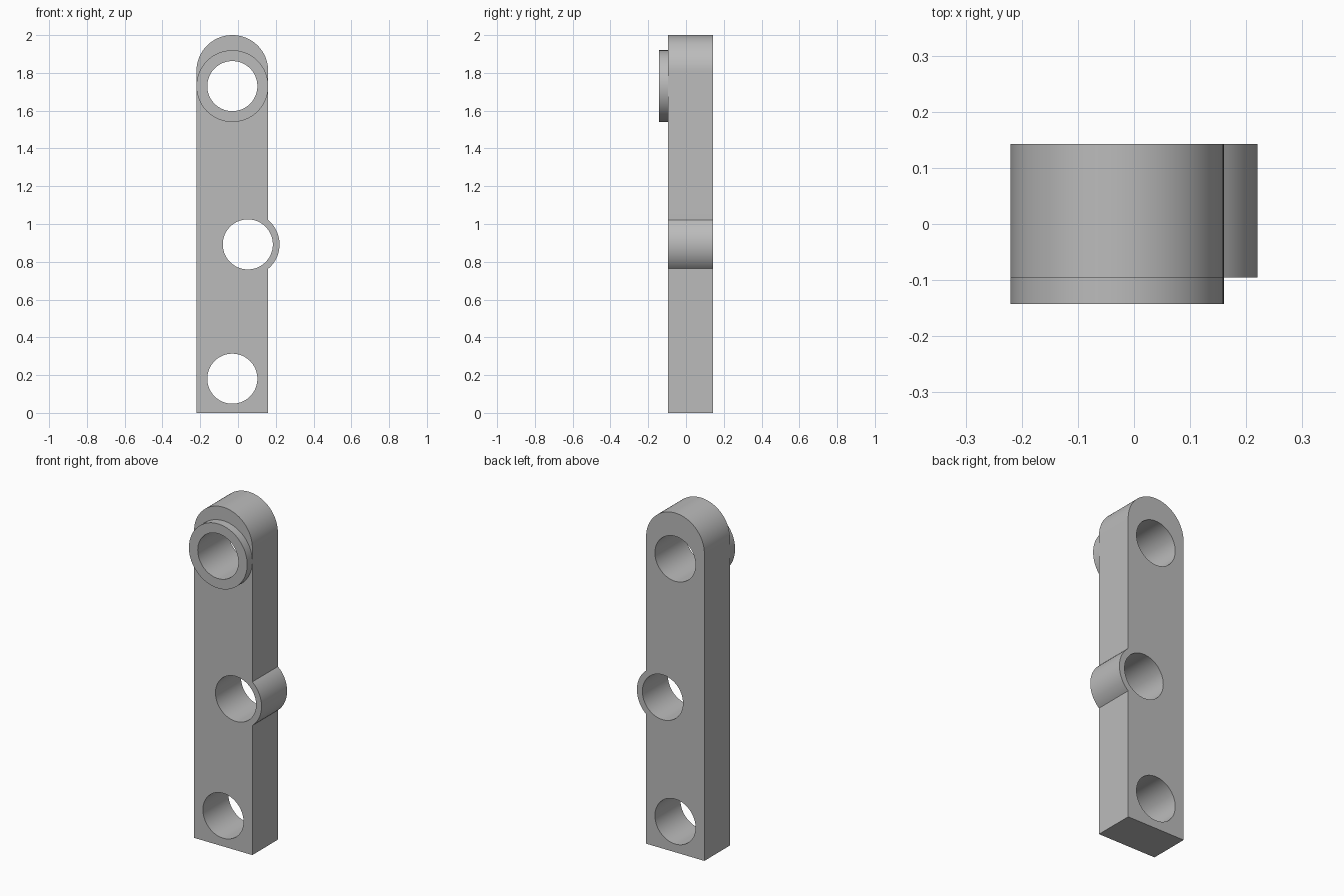
import bpy, bmesh, math

if "Cube" in bpy.data.objects:
    bpy.data.objects.remove(bpy.data.objects["Cube"])

HOLE_R = 0.1325
AXIS_X = -0.03                     # centreline of the bar
TOP_HOLE = (AXIS_X, 1.73)
MID_HOLE = (0.052, 0.892)
LOW_HOLE = (AXIS_X, 0.181)
BAR_FRONT, BAR_BACK, BOSS_FRONT = -0.095, 0.143, -0.143

grey = bpy.data.materials.new("plain grey")
grey.diffuse_color = (0.5, 0.5, 0.5, 1)
grey.use_nodes = True
grey.node_tree.nodes["Principled BSDF"].inputs["Base Color"].default_value = grey.diffuse_color


def arc(centre, r, a0, a1, n):
    """Points on an arc in the x-z plane, angles in radians."""
    return [(centre[0] + r * math.cos(a0 + (a1 - a0) * i / n),
             centre[1] + r * math.sin(a0 + (a1 - a0) * i / n)) for i in range(n + 1)]


def circle(centre, r, n=96):
    return arc(centre, r, 0, 2 * math.pi, n)[:-1]


def prism(name, outline, y0, y1):
    """Extrude an x-z outline from y0 to y1."""
    bm = bmesh.new()
    face = bm.faces.new([bm.verts.new((x, y0, z)) for x, z in outline])
    ext = bmesh.ops.extrude_face_region(bm, geom=[face])
    moved = [g for g in ext["geom"] if isinstance(g, bmesh.types.BMVert)]
    bmesh.ops.translate(bm, verts=moved, vec=(0, y1 - y0, 0))
    bmesh.ops.recalc_face_normals(bm, faces=bm.faces)
    mesh = bpy.data.meshes.new(name)
    bm.to_mesh(mesh)
    bm.free()
    mesh.materials.append(grey)
    obj = bpy.data.objects.new(name, mesh)
    bpy.context.collection.objects.link(obj)
    return obj


def drill(obj, centres):
    """Cut round holes along y, then smooth the curved walls."""
    bpy.ops.object.select_all(action='DESELECT')
    bpy.context.view_layer.objects.active = obj
    obj.select_set(True)
    for c in centres:
        cutter = prism("hole_cutter", circle(c, HOLE_R), -0.4, 0.4)
        cutter.hide_render = True
        mod = obj.modifiers.new("hole", 'BOOLEAN')
        mod.operation, mod.solver, mod.object = 'DIFFERENCE', 'EXACT', cutter
        bpy.ops.object.modifier_apply(modifier=mod.name)
        bpy.data.objects.remove(cutter)
    bpy.ops.object.shade_smooth_by_angle(angle=math.radians(30))


# Bar with a rounded top and a lug bulging from its right edge
left, right, lug_r = -0.22, 0.16, 0.168
half = math.acos((right - MID_HOLE[0]) / lug_r)
outline = [(left, 0), (right, 0)]
outline += arc(MID_HOLE, lug_r, -half, half, 28)
outline += arc((AXIS_X, 1.81), 0.19, 0, math.pi, 48)
bar = prism("link_bar", outline, BAR_FRONT, BAR_BACK)
drill(bar, [TOP_HOLE, MID_HOLE, LOW_HOLE])

# Raised ring around the top hole
boss = prism("boss_ring", circle(TOP_HOLE, 0.19), BOSS_FRONT, BAR_FRONT)
drill(boss, [TOP_HOLE])
